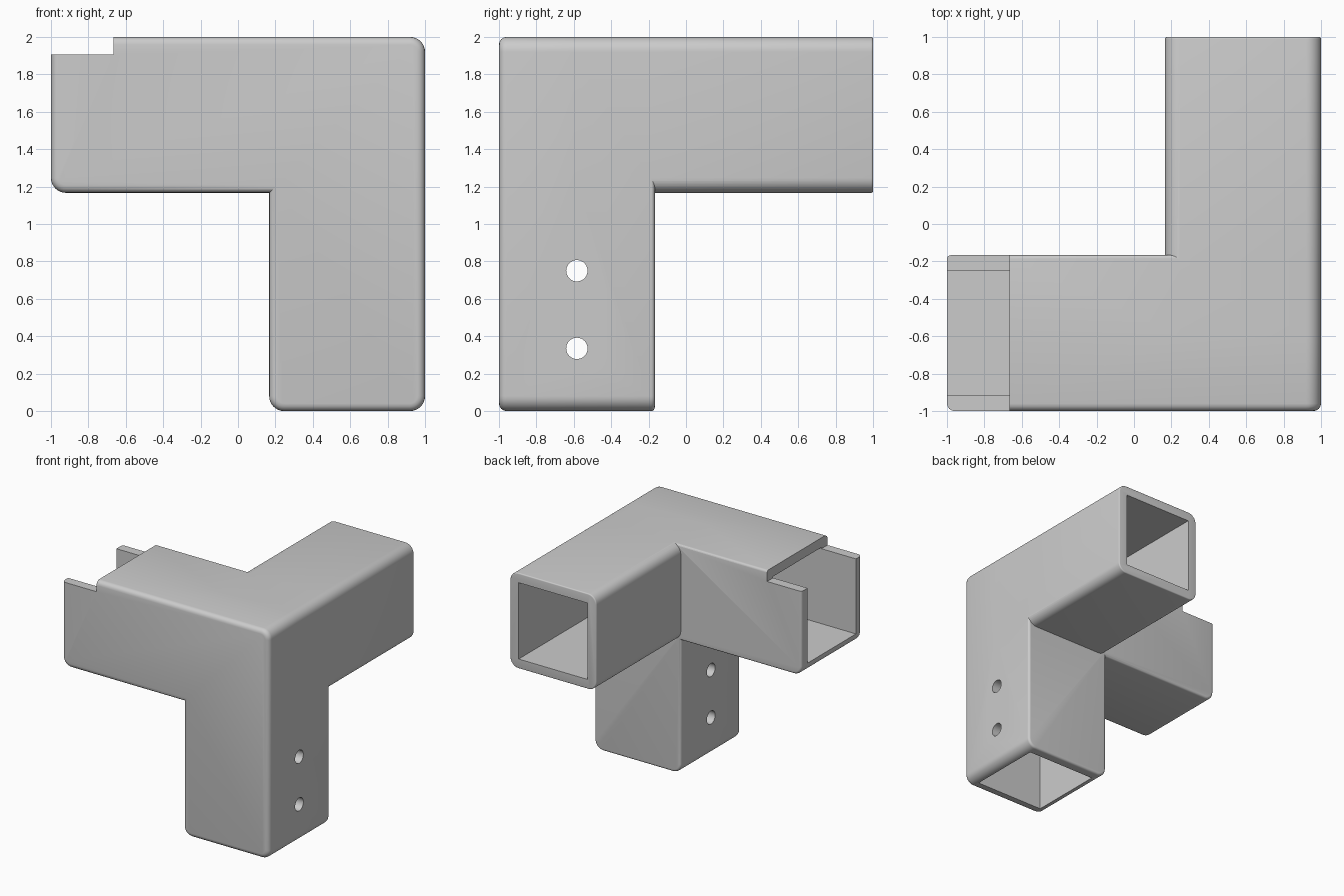
import bpy
import bmesh
import math
from mathutils import Matrix, Vector

cube = bpy.data.objects.get("Cube")
if cube:
    bpy.data.objects.remove(cube, do_unlink=True)

IN, BASE = 1 / 6, 7 / 6      # inner side of the arms, underside of the arms
WALL = 1 / 12                # tube wall
BACK = -IN                   # rear side of the front arms

grey = bpy.data.materials.new("light_grey")
grey.use_nodes = True
colour = (0.6, 0.6, 0.6, 1)
grey.diffuse_color = colour
grey.node_tree.nodes["Principled BSDF"].inputs["Base Color"].default_value = colour


def make_object(name, bm):
    bmesh.ops.recalc_face_normals(bm, faces=bm.faces)
    mesh = bpy.data.meshes.new(name)
    bm.to_mesh(mesh)
    bm.free()
    mesh.materials.append(grey)
    obj = bpy.data.objects.new(name, mesh)
    bpy.context.scene.collection.objects.link(obj)
    return obj


def rounded_extrusion(name, outline, sharp, y0, y1, front_r, back_r):
    """Extrude an x-z outline along y, round its corners, then its end rims."""
    bm = bmesh.new()
    face = bm.faces.new([bm.verts.new((x, y0, z)) for x, z in outline])
    new = bmesh.ops.extrude_face_region(bm, geom=[face])["geom"]
    verts = [v for v in new if isinstance(v, bmesh.types.BMVert)]
    bmesh.ops.translate(bm, verts=verts, vec=(0, y1 - y0, 0))

    def along_y(e):
        a, b = (v.co for v in e.verts)
        is_sharp = sharp and (a - Vector((sharp[0], a.y, sharp[1]))).length < 0.01
        return abs(a.y - b.y) > 0.1 and not is_sharp

    def bevel(edges, radius, segments):
        bmesh.ops.bevel(bm, geom=edges, offset=radius, segments=segments,
                        profile=0.5, affect='EDGES', clamp_overlap=True)

    bmesh.ops.recalc_face_normals(bm, faces=bm.faces)
    bevel([e for e in bm.edges if along_y(e)], 0.08, 8)
    for y, radius in ((y0, front_r), (y1, back_r)):
        if radius:
            bevel([e for e in bm.edges
                   if all(abs(v.co.y - y) < 1e-4 for v in e.verts)], radius, 4)
    return make_object(name, bm)


def box(name, low, high):
    bm = bmesh.new()
    bmesh.ops.create_cube(bm, size=1)
    low, high = Vector(low), Vector(high)
    for v in bm.verts:
        v.co = (low + high) / 2 + v.co * (high - low)
    return make_object(name, bm)


def drill(name, radius, x0, x1, z):
    bm = bmesh.new()
    bmesh.ops.create_cone(bm, cap_ends=True, segments=40, radius1=radius,
                          radius2=radius, depth=x1 - x0)
    place = Matrix.Translation(((x0 + x1) / 2, (BACK - 1) / 2, z))
    bm.transform(place @ Matrix.Rotation(math.pi / 2, 4, 'Y'))
    return make_object(name, bm)


# Front arm and leg in one bent piece, plus the arm running to the back
bracket = rounded_extrusion(
    "corner_bracket",
    [(-1, BASE), (IN, BASE), (IN, 0), (1, 0), (1, 2), (-1, 2)],
    (IN, BASE), -1, BACK, 0.04, 0.02)
back_arm = rounded_extrusion(
    "back_arm", [(IN, BASE), (1, BASE), (1, 2), (IN, 2)],
    None, -0.6, 1, 0, 0.01)

# Square sockets in the three arms
lo, hi, near, far = IN + WALL, 1 - WALL, WALL - 1, BACK - WALL
cutters = [
    box("side_socket", (-1.2, near, BASE + WALL), (IN, far, 2 - WALL)),
    box("back_socket", (lo, BACK, BASE + WALL), (hi, 1.2, 2 - WALL)),
    box("leg_socket", (lo, near, -0.2), (hi, far, BASE)),
    box("top_notch", (-1.2, -1.2, 1.905), (-2 / 3, 0, 2.2)),
]
# Screw holes with counterbores on the outer wall
for z in (0.335, 0.75):
    cutters.append(drill("screw_hole", 0.057, 0, 1.2, z))
    cutters.append(drill("counterbore", 0.115, 0.96, 1.2, z))

steps = [(back_arm, 'UNION')] + [(c, 'DIFFERENCE') for c in cutters]
for tool, operation in steps:
    mod = bracket.modifiers.new(tool.name, 'BOOLEAN')
    mod.object, mod.operation, mod.solver = tool, operation, 'EXACT'

# Bake the cuts and drop the tools
bpy.context.view_layer.update()
graph = bpy.context.evaluated_depsgraph_get()
result = bpy.data.meshes.new_from_object(bracket.evaluated_get(graph))
bracket.modifiers.clear()
bracket.data = result
for tool, _ in steps:
    bpy.data.objects.remove(tool, do_unlink=True)

bpy.ops.object.select_all(action='DESELECT')
bracket.select_set(True)
bpy.context.view_layer.objects.active = bracket
bpy.ops.object.shade_smooth_by_angle(angle=math.radians(30))
